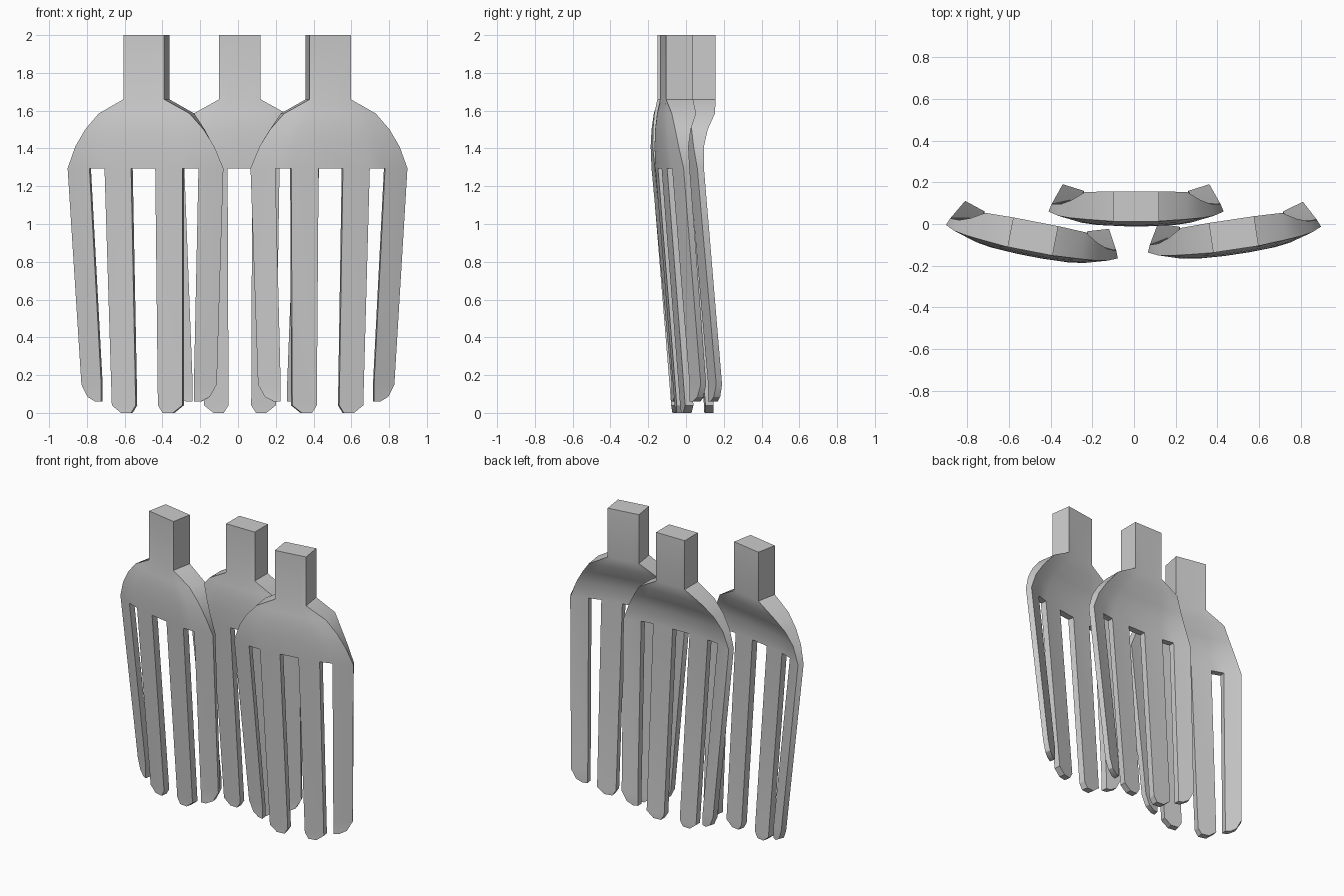
import bpy, bmesh, math
from mathutils import Vector

if "Cube" in bpy.data.objects:
    bpy.data.objects.remove(bpy.data.objects["Cube"])

# column positions across the head, as fractions of the half width (pairs bound the tines)
COLS = [-1, -.7, -.5, -.155, .155, .5, .7, 1]
# head rings: z, half width, front centre, front edge, back centre, back edge
RINGS = [
    (2.00, .11, -.072, -.072, .072, .072),
    (1.66, .11, -.072, -.072, .072, .072),
    (1.585, .245, -.088, -.062, .055, .068),
    (1.50, .32, -.095, -.055, .005, .03),
    (1.41, .375, -.096, -.045, -.035, .01),
    (1.295, .42, -.09, -.025, -.045, .01),
]
# tine rings: z, inner u, outer u, for the back shift see below
INNER_TINE = [(.04, .06, .19), (.0, .085, .14)]
OUTER_TINE = [(.15, .25, .365), (.085, .25, .33), (.06, .25, .285)]


def make_fork(name, loc, angle):
    bm = bmesh.new()
    rings = []
    for z, w, fc, fe, bc, be in RINGS:
        taper = .965 if w > .3 else 1
        front = [bm.verts.new((c * w, fc + (fe - fc) * abs(c) ** 3, z)) for c in COLS]
        back = [bm.verts.new((c * w * (taper if abs(c) == 1 else 1),
                              bc + (be - bc) * abs(c) ** 3, z)) for c in COLS]
        rings.append(front + back[::-1])
    # handle stub and head
    n = 16
    bm.faces.new(rings[0])
    for a, b in zip(rings, rings[1:]):
        for i in range(n):
            j = (i + 1) % n
            bm.faces.new((a[i], a[j], b[j], b[i]))
    # underside between the tines
    low = rings[-1]
    for i in range(1, 7, 2):
        bm.faces.new((low[i], low[i + 1], low[14 - i], low[15 - i]))
    # four tines leaning backwards
    for i in range(0, 8, 2):
        quad = [low[i], low[i + 1], low[14 - i], low[15 - i]]
        side = -1 if i < 4 else 1
        outer = i in (0, 6)
        top = [v.co.copy() for v in quad]
        us = [abs(c.x) for c in top]
        u0, u1 = min(us), max(us)
        prev = quad
        spec = OUTER_TINE if outer else INNER_TINE
        r_in, r_out = spec[0][1:]
        for z, a, b in spec:
            ring = []
            for c in top:
                t = (abs(c.x) - u0) / (u1 - u0)
                u = a + (b - a) * t
                # keep the cross-section slope when the tip narrows
                s = (u - r_in) / (r_out - r_in)
                is_front = c in (top[0], top[1])
                pair = top[:2] if is_front else top[2:]
                pair = sorted(pair, key=lambda p: abs(p.x))
                y = pair[0].y + (pair[1].y - pair[0].y) * s + .1
                ring.append(bm.verts.new((side * u, y, z)))
            for k in range(4):
                m = (k + 1) % 4
                bm.faces.new((prev[k], prev[m], ring[m], ring[k]))
            prev = ring
        bm.faces.new(prev)
    bmesh.ops.recalc_face_normals(bm, faces=bm.faces)
    me = bpy.data.meshes.new(name)
    bm.to_mesh(me)
    bm.free()
    ob = bpy.data.objects.new(name, me)
    bpy.context.collection.objects.link(ob)
    ob.location = Vector((loc[0], loc[1], 0))
    ob.rotation_euler.z = math.radians(angle)
    bpy.ops.object.select_all(action='DESELECT')
    ob.select_set(True)
    bpy.context.view_layer.objects.active = ob
    bpy.ops.object.shade_smooth_by_angle(angle=math.radians(30))


# three overlapping fork heads
make_fork("fork_centre", (.01, .085), 0)
make_fork("fork_left", (-.485, -.06), -11)
make_fork("fork_right", (.478, -.05), 8.5)
